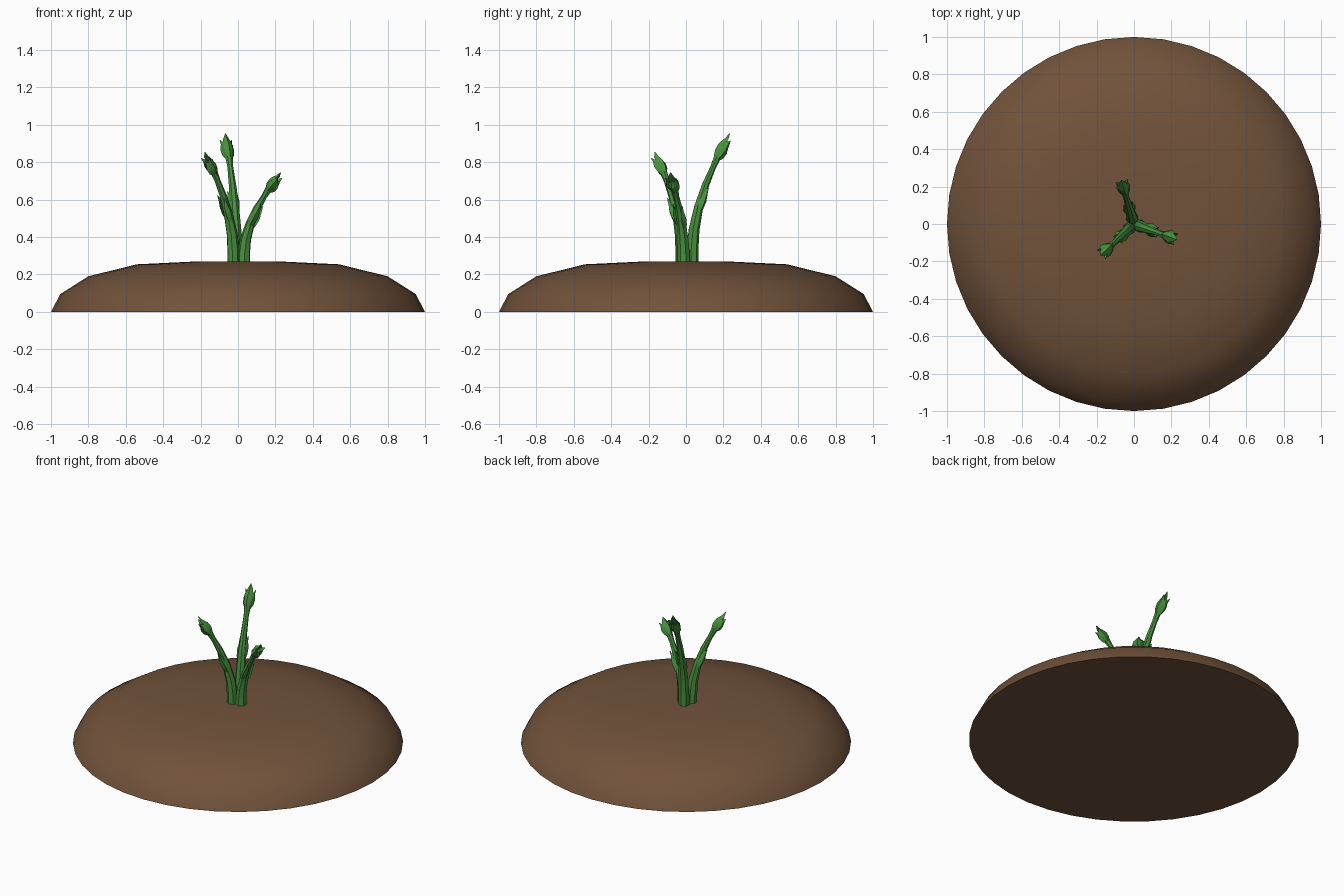
import bpy, bmesh, math
from mathutils import Vector

cube = bpy.data.objects.get("Cube")
if cube:
    bpy.data.objects.remove(cube)


def material(name, rgb):
    m = bpy.data.materials.new(name)
    m.use_nodes = True
    m.diffuse_color = (*rgb, 1)
    m.node_tree.nodes["Principled BSDF"].inputs["Base Color"].default_value = (*rgb, 1)
    return m


SOIL = material("soil brown", (0.165, 0.085, 0.043))
GREEN = material("leaf green", (0.065, 0.287, 0.048))


def finish(name, bm, mat, angle):
    bmesh.ops.recalc_face_normals(bm, faces=bm.faces)
    mesh = bpy.data.meshes.new(name)
    bm.to_mesh(mesh)
    bm.free()
    mesh.materials.append(mat)
    ob = bpy.data.objects.new(name, mesh)
    bpy.context.collection.objects.link(ob)
    bpy.ops.object.select_all(action='DESELECT')
    ob.select_set(True)
    bpy.context.view_layer.objects.active = ob
    bpy.ops.object.shade_smooth_by_angle(angle=math.radians(angle))
    return ob


def loft(bm, rings):
    """Skin closed rings of points and cap both ends."""
    loops = [[bm.verts.new(p) for p in ring] for ring in rings]
    n = len(loops[0])
    for a, b in zip(loops, loops[1:]):
        for i in range(n):
            j = (i + 1) % n
            bm.faces.new((a[i], a[j], b[j], b[i]))
    bm.faces.new(loops[0])
    bm.faces.new(loops[-1])


def circle(center, u, v, radius, n):
    return [center + radius * (u * math.cos(k * math.tau / n) + v * math.sin(k * math.tau / n))
            for k in range(n)]


def blade(bm, base, axis, out, length, width, bulge, flare):
    """Pointed cupped leaf growing along axis, bowed towards out."""
    side = axis.cross(out).normalized()
    rings = []
    for t, w in ((0, 0.35), (0.3, 0.9), (0.55, 1), (0.8, 0.6), (1, 0.04)):
        c = base + axis * length * t + out * (bulge * math.sin(math.pi * min(t * 1.2, 1)) + flare * t * t)
        half = side * width * w / 2
        cup, thick = out * width * w * 0.25, out * (0.002 + 0.006 * w)
        rings.append([c - half - cup, c + thick, c + half - cup, c - thick])
    loft(bm, rings)


# Soil mound: a low dome with a flat underside
X, Y, Z = Vector((1, 0, 0)), Vector((0, 1, 0)), Vector((0, 0, 1))
bm = bmesh.new()
loft(bm, [circle(Z * z, X, Y, r, 40) for r, z in
          ((1, 0), (0.95, 0.095), (0.8, 0.19), (0.54, 0.254), (0.25, 0.268), (0.04, 0.27))])
finish("soil_mound", bm, SOIL, 50)

# Three sprouts: the same shape turned around the centre at different heights
STEM = ((0.033, -0.04, 0.035), (0.035, 0.1, 0.033), (0.044, 0.25, 0.03), (0.07, 0.43, 0.025),
        (0.108, 0.6, 0.02), (0.15, 0.74, 0.016), (0.175, 0.82, 0.02))
GROUND = 0.27
for label, heading, height in (("right", -20, 0.47), ("back", 106, 0.68), ("front", 223, 0.58)):
    a = math.radians(heading)
    out = Vector((math.cos(a), math.sin(a), 0))
    side = Z.cross(out)

    def spot(r, t):
        return out * r + Z * (GROUND + t * height)

    # Curved, tapering stem
    points = [spot(r, t) for r, t, _ in STEM]
    rings = []
    for i, p in enumerate(points):
        tangent = (points[min(i + 1, len(points) - 1)] - points[max(i - 1, 0)]).normalized()
        rings.append(circle(p, side, tangent.cross(side), STEM[i][2], 7))
    bm = bmesh.new()
    loft(bm, rings)
    finish(label + "_stem", bm, GREEN, 25)

    # Small leaves hugging the sides of the stem
    bm = bmesh.new()
    axis = (points[5] - points[3]).normalized()
    up = axis.cross(side).normalized()
    for s, t, lean in ((-1, 0.36, 0.3), (1, 0.33, 0.0)):
        d = (side * s - up * lean).normalized()
        d = (d - axis * d.dot(axis)).normalized()
        blade(bm, spot(0.055, t) + d * 0.014, axis, d, 0.16, 0.042, 0.012, 0.012)
    finish(label + "_stem_leaves", bm, GREEN, 25)

    # Bud: one tall petal, two side petals and a short outer one
    base = spot(0.162, 0.79)
    tip = spot(0.25, 1.0)
    axis, length = (tip - base).normalized(), (tip - base).length
    away = side.cross(axis).normalized()
    bm = bmesh.new()
    for turn, scale, width, flare in ((180, 1, 0.058, 0.0), (75, 0.8, 0.05, 0.025),
                                      (-75, 0.8, 0.05, 0.025), (0, 0.72, 0.05, 0.012)):
        b = math.radians(turn)
        d = away * math.cos(b) + side * math.sin(b)
        blade(bm, base + d * 0.008, axis, d, length * scale, width, 0.018, flare)
    finish(label + "_bud", bm, GREEN, 25)
